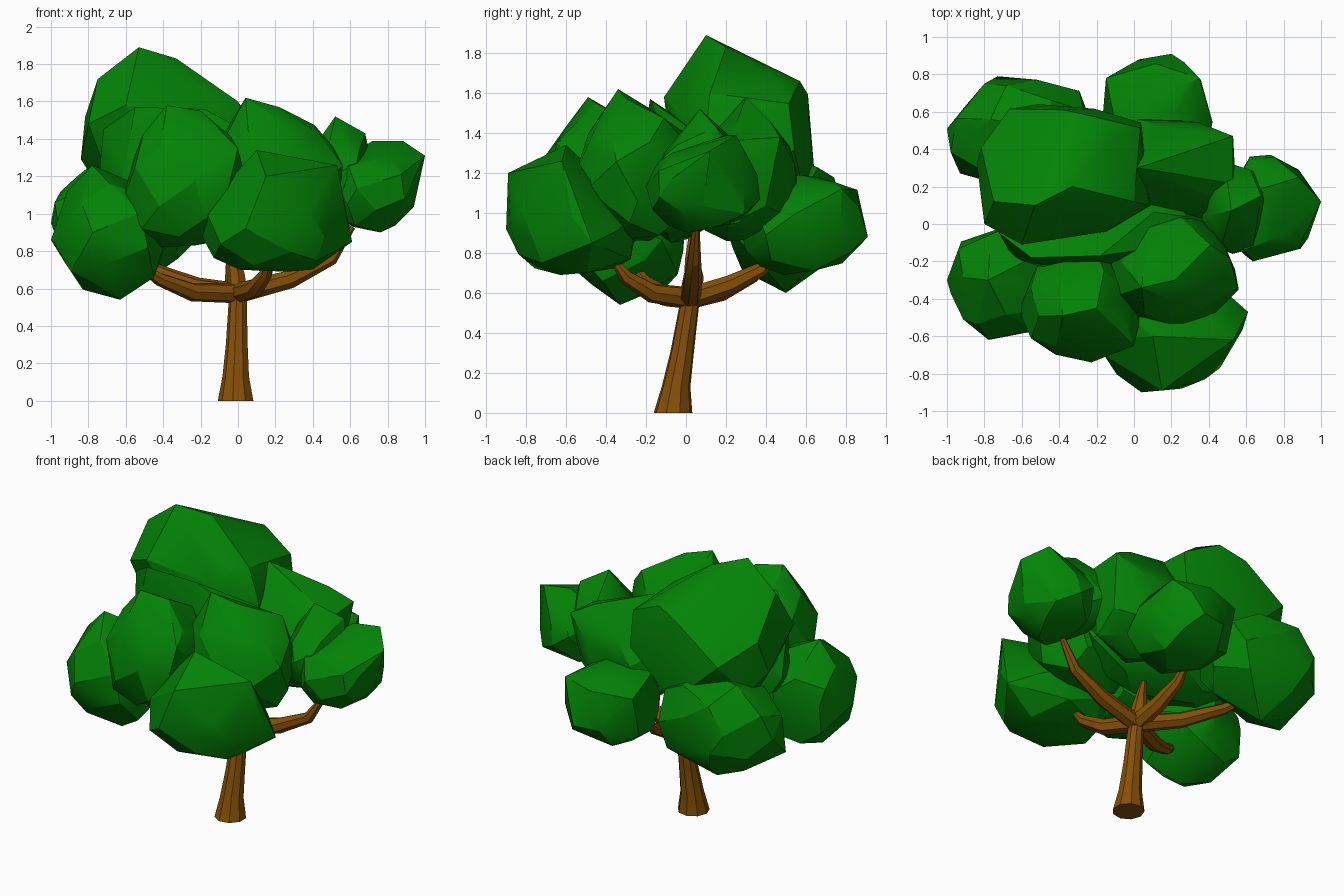
import bpy, bmesh, math, random
from mathutils import Vector

if "Cube" in bpy.data.objects:
    bpy.data.objects.remove(bpy.data.objects["Cube"])

random.seed(11)


def material(name, rgb):
    m = bpy.data.materials.new(name)
    m.diffuse_color = (*rgb, 1.0)
    m.use_nodes = True
    m.node_tree.nodes["Principled BSDF"].inputs["Base Color"].default_value = m.diffuse_color
    return m


green = material("leaf green", (0.001, 0.225, 0.002))
brown = material("bark brown", (0.24, 0.08, 0.002))


def finish(bm, name, mat, angle):
    """Smooth faces, keeping edges above the angle sharp."""
    bmesh.ops.recalc_face_normals(bm, faces=bm.faces)
    for f in bm.faces:
        f.smooth = True
    for e in bm.edges:
        e.smooth = e.calc_face_angle(0.0) < math.radians(angle)
    mesh = bpy.data.meshes.new(name)
    bm.to_mesh(mesh)
    bm.free()
    mesh.materials.append(mat)
    ob = bpy.data.objects.new(name, mesh)
    bpy.context.collection.objects.link(ob)
    return ob


def clump(name, lo, hi, peaks=(), n=32):
    """Faceted leaf clump: hull of scattered points fitted to a box, plus peaks."""
    pts = []
    for i in range(n):
        z = 1 - 2 * (i + 0.5) / n
        a = i * 2.39996 + random.uniform(-0.3, 0.3)
        r = math.sqrt(1 - z * z)
        p = (r * math.cos(a), r * math.sin(a), z)
        p = Vector([math.copysign(abs(c) ** 0.88, c) for c in p])
        pts.append(p * random.uniform(0.94, 1.06))
    mn = [min(p[k] for p in pts) for k in range(3)]
    mx = [max(p[k] for p in pts) for k in range(3)]
    bm = bmesh.new()
    for p in pts:
        bm.verts.new([lo[k] + (p[k] - mn[k]) / (mx[k] - mn[k]) * (hi[k] - lo[k]) for k in range(3)])
    for p in peaks:
        bm.verts.new(p)
    bmesh.ops.convex_hull(bm, input=bm.verts)
    # drop leftovers inside the hull
    bmesh.ops.delete(bm, geom=[e for e in bm.edges if not e.link_faces], context='EDGES')
    bmesh.ops.delete(bm, geom=[v for v in bm.verts if not v.link_faces], context='VERTS')
    return finish(bm, name, green, 24)


def limb(name, path, sides):
    """Tapered tube through (x, y, z, radius) points."""
    bm = bmesh.new()
    rings = []
    for i, p in enumerate(path):
        a = Vector(path[max(i - 1, 0)][:3])
        b = Vector(path[min(i + 1, len(path) - 1)][:3])
        t = (b - a).normalized()
        if name == "trunk":
            t = Vector((0, 0, 1))
        side = t.cross(Vector((0, 0, 1)))
        side = side.normalized() if side.length > 0.3 else Vector((1, 0, 0))
        up = side.cross(t).normalized()
        c = Vector(p[:3])
        rings.append([bm.verts.new(c + p[3] * (math.cos(w) * side + math.sin(w) * up))
                      for w in (2 * math.pi * (k + 0.5) / sides for k in range(sides))])
    for r0, r1 in zip(rings, rings[1:]):
        for k in range(sides):
            j = (k + 1) % sides
            bm.faces.new((r0[k], r0[j], r1[j], r1[k]))
    bm.faces.new(rings[0])
    bm.faces.new(rings[-1])
    return finish(bm, name, brown, 30)


# Leaning trunk with flared foot
limb("trunk", [(-0.01, -0.065, 0, 0.098), (-0.01, -0.05, 0.13, 0.073), (-0.005, -0.02, 0.3, 0.06),
               (0, 0.015, 0.53, 0.05), (0, 0.025, 0.62, 0.052)], 9)

# Branches curving up into the clumps
ends = {
    "front_branch": [(0.09, -0.17, 0.60), (0.15, -0.30, 0.68), (0.17, -0.36, 0.76)],
    "left_front_branch": [(-0.24, -0.10, 0.58), (-0.42, -0.20, 0.65), (-0.55, -0.26, 0.74)],
    "left_back_branch": [(-0.22, 0.18, 0.61), (-0.42, 0.34, 0.69), (-0.54, 0.43, 0.77)],
    "back_branch": [(-0.02, 0.22, 0.64), (-0.03, 0.38, 0.72), (-0.03, 0.47, 0.82)],
    "right_branch": [(0.28, 0.03, 0.65), (0.50, 0.04, 0.76), (0.61, 0.05, 0.93)],
    "centre_branch": [(-0.01, 0.04, 0.68), (-0.03, 0.03, 0.77), (-0.05, 0.03, 0.88)],
}
for name, (a, b, c) in ends.items():
    limb(name, [(0, 0.02, 0.575, 0.055), (*a, 0.05), (*b, 0.036), (*c, 0.018)], 7)

# Leaf clumps
clump("crown_top", (-0.84, -0.08, 1.02), (0.1, 0.64, 1.72),
      [(-0.53, 0.1, 1.89), (-0.75, 0.12, 1.72), (-0.33, 0.2, 1.83), (-0.2, 0.57, 1.66), (0.0, 0.12, 1.6),
       (-0.8, 0.0, 1.48), (-0.6, -0.11, 1.58), (-0.15, -0.04, 1.5)], 30)
clump("crown_back_right", (-0.15, 0.02, 0.86), (0.54, 0.56, 1.42),
      [(0.02, 0.3, 1.58), (0.38, 0.42, 1.46), (0.53, 0.47, 1.38), (0.53, 0.22, 1.36)])
clump("crown_middle", (-0.75, -0.24, 0.85), (0.38, 0.2, 1.46),
      [(-0.55, -0.18, 1.57), (-0.18, -0.17, 1.56), (-0.72, -0.05, 1.45)])
clump("crown_front_right", (-0.15, -0.55, 0.86), (0.56, 0.05, 1.52), [(0.04, -0.34, 1.62), (0.22, -0.3, 1.57)])
clump("crown_front_left", (-0.61, -0.74, 0.82), (0.03, -0.12, 1.48),
      [(-0.38, -0.49, 1.58), (-0.2, -0.45, 1.55), (-0.6, -0.5, 1.11), (0.0, -0.65, 1.35)])
clump("front_clump", (-0.2, -0.88, 0.69), (0.58, -0.25, 1.16),
      [(0.1, -0.6, 1.34), (0.53, -0.62, 1.26), (0.04, -0.9, 0.92), (0.61, -0.47, 0.85), (0.15, -0.89, 1.2)])
clump("left_front_clump", (-0.98, -0.62, 0.59), (-0.36, 0.0, 1.18),
      [(-0.78, -0.3, 1.26), (-0.63, -0.33, 0.54), (-1.0, -0.3, 0.86)])
clump("right_inner_clump", (0.36, -0.16, 1.0), (0.72, 0.33, 1.4), [(0.52, 0.07, 1.52), (0.68, 0.15, 1.43)])
clump("right_outer_clump", (0.5, -0.2, 0.9), (0.94, 0.37, 1.34), [(1.0, 0.12, 1.31), (0.72, 0.2, 1.39), (0.88, 0.25, 1.39)])
clump("left_back_clump", (-0.98, 0.18, 0.68), (-0.2, 0.79, 1.28),
      [(-1.0, 0.51, 0.95), (-0.93, 0.27, 0.76), (-0.58, 0.5, 0.6)])
clump("back_clump", (-0.17, 0.26, 0.69), (0.42, 0.88, 1.19), [(0.2, 0.91, 0.88), (-0.15, 0.78, 1.1), (0.35, 0.78, 1.12)])
